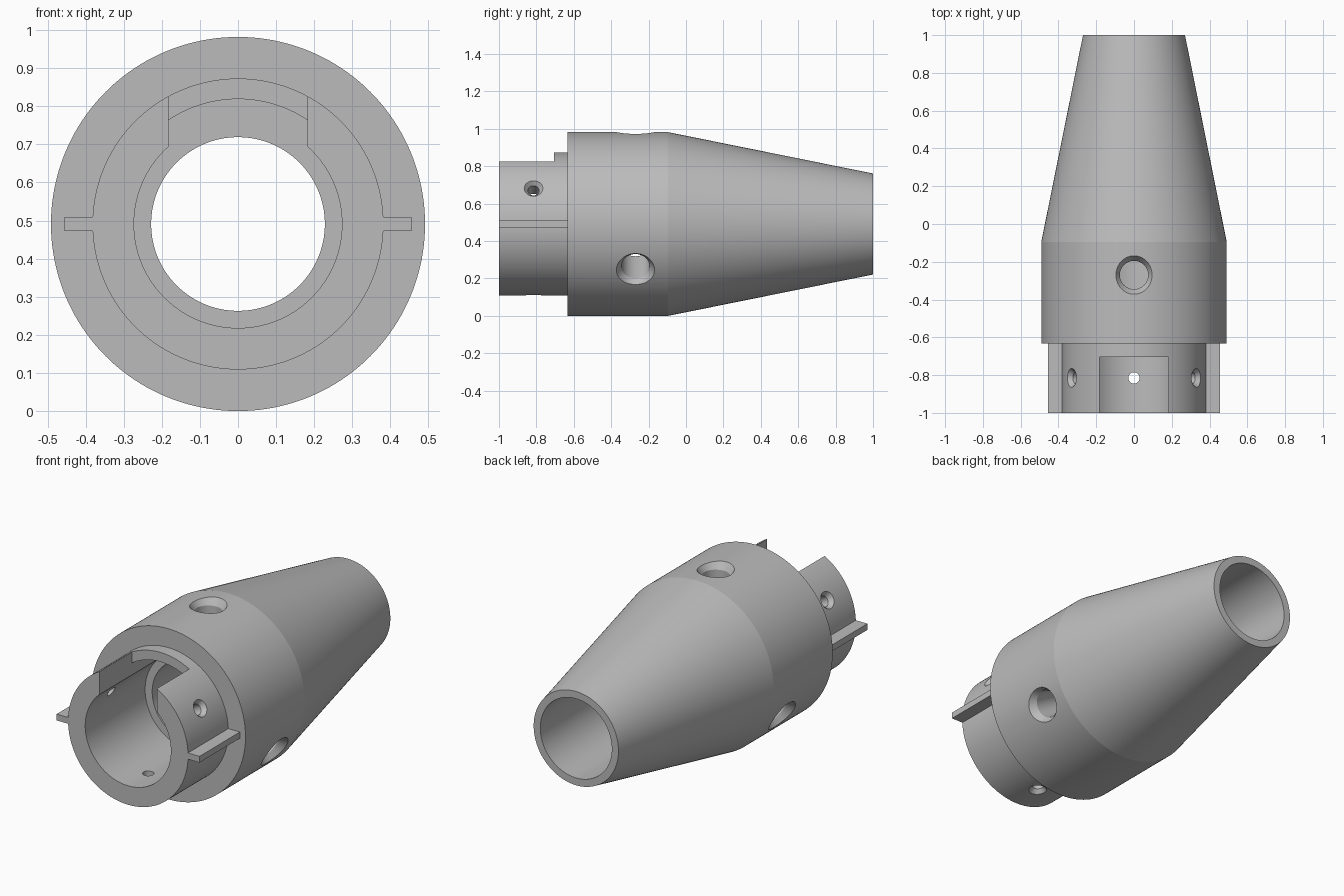
import bpy, bmesh, math
from mathutils import Matrix, Vector

if "Cube" in bpy.data.objects:
    bpy.data.objects.remove(bpy.data.objects["Cube"], do_unlink=True)

R = 0.491            # main body radius, also the height of the axis
SLEEVE, BORE, SOCKET = 0.382, 0.228, 0.273
FRONT, SHOULDER, STEP = -1.0, -0.633, -0.455

grey = bpy.data.materials.new("plain grey")
grey.use_nodes = True
colour = (0.5, 0.5, 0.5, 1)
grey.diffuse_color = colour
grey.node_tree.nodes["Principled BSDF"].inputs["Base Color"].default_value = colour


def make_object(name, bm):
    bmesh.ops.recalc_face_normals(bm, faces=bm.faces)
    mesh = bpy.data.meshes.new(name)
    bm.to_mesh(mesh)
    bm.free()
    mesh.materials.append(grey)
    obj = bpy.data.objects.new(name, mesh)
    bpy.context.collection.objects.link(obj)
    return obj


def lathe(name, profile, steps, matrix):
    """Revolve a closed (radius, along) loop around the y axis."""
    bm = bmesh.new()
    verts = [bm.verts.new((r, a, 0)) for r, a in profile]
    edges = [bm.edges.new((v, verts[i - 1])) for i, v in enumerate(verts)]
    bmesh.ops.spin(bm, geom=verts + edges, cent=(0, 0, 0), axis=(0, 1, 0),
                   angle=math.tau, steps=steps)
    bmesh.ops.remove_doubles(bm, verts=bm.verts, dist=1e-5)
    loose = [e for e in bm.edges if not e.link_faces]
    bmesh.ops.delete(bm, geom=loose, context='EDGES')
    bmesh.ops.transform(bm, matrix=matrix, verts=bm.verts)
    return make_object(name, bm)


def prism(name, outline, y0, y1):
    """Extrude an (x, height above axis) outline along y."""
    bm = bmesh.new()
    face = bm.faces.new([bm.verts.new((x, y0, R + z)) for x, z in outline])
    new = bmesh.ops.extrude_face_region(bm, geom=[face])["geom"]
    bmesh.ops.translate(bm, vec=(0, y1 - y0, 0),
                        verts=[g for g in new if isinstance(g, bmesh.types.BMVert)])
    return make_object(name, bm)


def countersunk_cutter(angle, y, surface, hole, rim, depth):
    """Radial drill: straight hole that flares to the rim at the surface."""
    flare = (rim - hole) / depth
    profile = [(0, 0.1), (hole, 0.1), (hole, surface - depth),
               (rim + flare * 0.05, surface + 0.05), (0, surface + 0.05)]
    out = Vector((math.cos(angle), 0, math.sin(angle)))
    turn = Vector((0, 1, 0)).rotation_difference(out).to_matrix().to_4x4()
    return lathe("drill", profile, 48, Matrix.Translation((0, y, R)) @ turn)


# Tapered body, front sleeve and stepped bore in one revolved profile
body = lathe("tapered_body", [
    (SOCKET, FRONT), (SLEEVE, FRONT), (SLEEVE, SHOULDER), (R, SHOULDER),
    (R, -0.095), (0.27, 1), (BORE, 1), (BORE, STEP), (SOCKET, STEP)],
    160, Matrix.Translation((0, 0, R)))

# Top slot: open at the front, then a shallower groove under the bridge
W, GROOVE = 0.183, 0.328
half = math.asin(W / GROOVE)
arc = [half * (1 - i / 10) for i in range(21)]
cutters = [
    prism("slot", [(-W, 0), (W, 0), (W, 0.6), (-W, 0.6)], FRONT - 0.1, -0.705),
    prism("groove", [(-W, 0), (W, 0)] +
          [(GROOVE * math.sin(a), GROOVE * math.cos(a)) for a in arc],
          FRONT - 0.1, STEP),
]

# Three screw holes in the sleeve and three larger ones in the body
for i in range(3):
    turn = i * math.tau / 3
    cutters.append(countersunk_cutter(math.radians(30) + turn, -0.815,
                                      SLEEVE, 0.03, 0.05, 0.025))
    cutters.append(countersunk_cutter(math.radians(90) + turn, -0.27,
                                      R, 0.075, 0.102, 0.04))

bpy.context.view_layer.objects.active = body
for cutter in cutters:
    cutter.hide_render = True
    mod = body.modifiers.new("cut", 'BOOLEAN')
    mod.operation, mod.solver, mod.object = 'DIFFERENCE', 'EXACT', cutter
    bpy.ops.object.modifier_apply(modifier=mod.name)
    bpy.data.objects.remove(cutter, do_unlink=True)

# Smooth round surfaces, crisp edges
bpy.ops.object.select_all(action='DESELECT')
body.select_set(True)
bpy.ops.object.shade_smooth_by_angle(angle=math.radians(9))
weighted = body.modifiers.new("even shading", 'WEIGHTED_NORMAL')
weighted.keep_sharp = True

# Flat locating fins on both sides of the sleeve
T = 0.018
for side, name in ((1, "left_fin"), (-1, "right_fin")):
    a, b = side * 0.38, side * 0.455
    prism(name, [(a, -T), (b, -T), (b, T), (a, T)], FRONT, SHOULDER)
